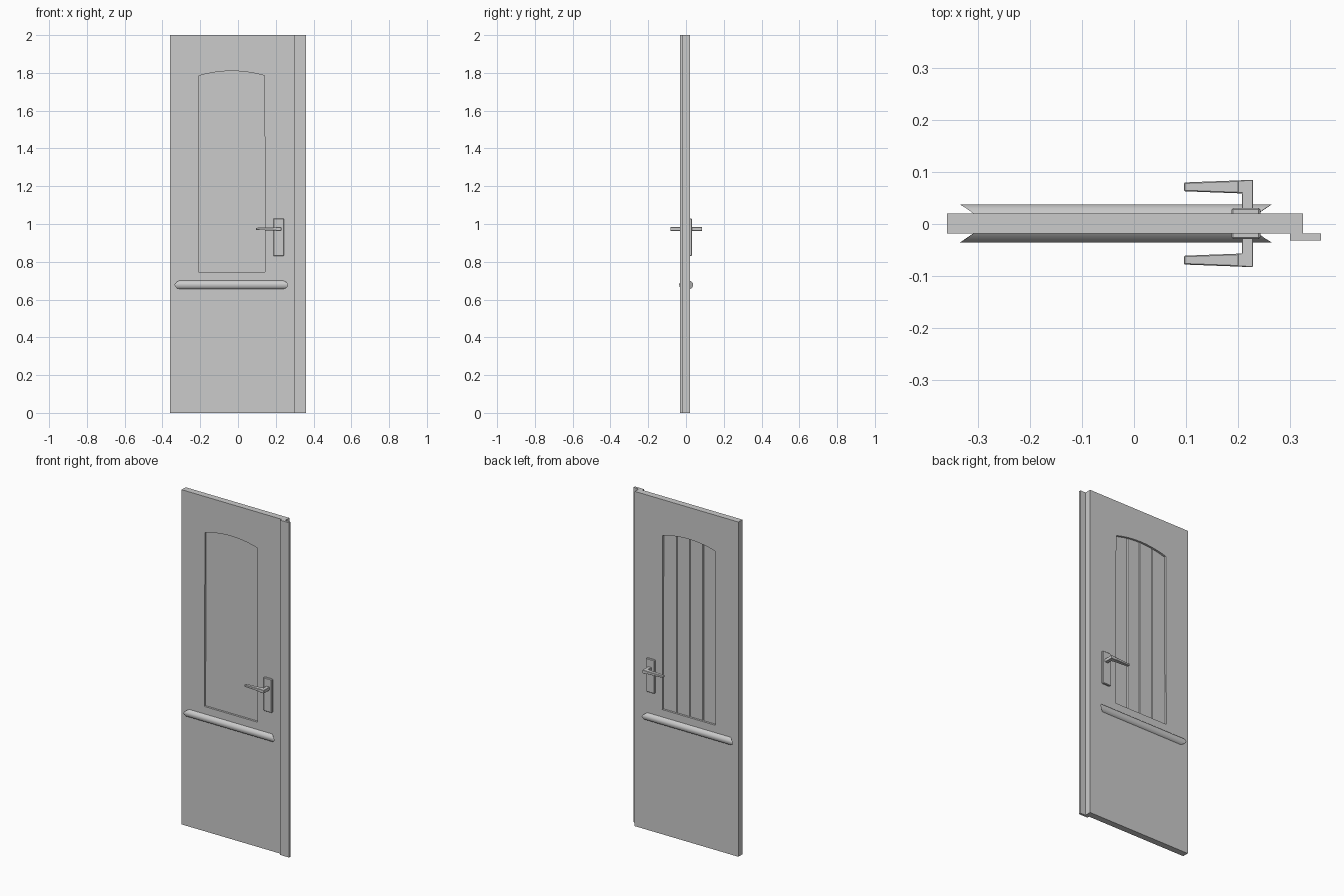
import bpy, bmesh

if "Cube" in bpy.data.objects:
    bpy.data.objects.remove(bpy.data.objects["Cube"])

FRONT, BACK = -0.018, 0.020      # slab face positions in y
MID = (FRONT + BACK) / 2


def loft(name, rings, bevel=0.0, smooth=False):
    """Skin equal-length rings of points and cap both ends."""
    bm = bmesh.new()
    vs = [[bm.verts.new(p) for p in ring] for ring in rings]
    n = len(rings[0])
    for a, b in zip(vs, vs[1:]):
        for i in range(n):
            bm.faces.new((a[i], a[(i + 1) % n], b[(i + 1) % n], b[i]))
    bm.faces.new(vs[0])
    bm.faces.new(vs[-1])
    bmesh.ops.recalc_face_normals(bm, faces=bm.faces)
    if bevel:
        bmesh.ops.bevel(bm, geom=list(bm.edges), offset=bevel, segments=1,
                        affect='EDGES', clamp_overlap=True)
    me = bpy.data.meshes.new(name)
    bm.to_mesh(me)
    bm.free()
    ob = bpy.data.objects.new(name, me)
    bpy.context.collection.objects.link(ob)
    if smooth:
        bpy.ops.object.select_all(action='DESELECT')
        ob.select_set(True)
        bpy.context.view_layer.objects.active = ob
        bpy.ops.object.shade_smooth_by_angle(angle=0.7)
    return ob


def cut(target, cutter):
    mod = target.modifiers.new("cut", 'BOOLEAN')
    mod.operation = 'DIFFERENCE'
    mod.solver = 'EXACT'
    mod.object = cutter
    bpy.context.view_layer.objects.active = target
    bpy.ops.object.modifier_apply(modifier=mod.name)
    bpy.data.objects.remove(cutter, do_unlink=True)


# Slab with the overlapping closing strip, one stepped plan outline
plan = [(-.36, FRONT), (.30, FRONT), (.30, -.032), (.36, -.032),
        (.36, FRONT), (.325, FRONT), (.325, BACK), (-.36, BACK)]
door = loft("door_slab", [[(x, y, z) for x, y in plan] for z in (0, 2)])

# Arched recessed panel on both faces
XL, XR = -.206, .141
CX, HALF = (XL + XR) / 2, (XR - XL) / 2


def arch(x):
    return 1.81 - .025 * ((x - CX) / HALF) ** 2


outline = [(-.21, .745), (.143, .745)]
outline += [(XR - (XR - XL) * i / 12, arch(XR - (XR - XL) * i / 12)) for i in range(13)]
FLOOR = BACK - .012
for y0, y1 in ((-.06, FRONT + .012), (FLOOR, .06)):
    cut(door, loft("panel_cutter", [[(x, y, z) for x, z in outline] for y in (y0, y1)]))

# Plank grooves in the back panel
for i in (1, 2, 3):
    gx = XL + (XR - XL) * i / 4
    tri = [(gx - .005, FLOOR + .001), (gx + .005, FLOOR + .001), (gx, FLOOR - .004)]
    cut(door, loft("groove_cutter", [[(x, y, z) for x, y in tri]
                                     for z in (.746, arch(gx) - .001)]))

for side, face, word in ((-1, FRONT, "front"), (1, BACK, "back")):
    # Rail: rounded ledge whose ends flare outwards
    prof = [(-.002, .702), (.010, .694), (.016, .686), (.018, .679),
            (.016, .669), (.010, .660), (-.002, .655)]

    def flare(d):
        return .03 * (1 - max(d, 0) / .018)

    loft(word + "_rail",
         [[(-.336 + flare(d), face + side * d, z) for d, z in prof],
          [(.266 - flare(d), face + side * d, z) for d, z in prof]], smooth=True)

    # Handle plate
    y0, y1 = face - side * .004, MID + side * .030
    loft(word + "_handle_plate",
         [[(.188, y, .83), (.243, y, .83), (.243, y, 1.03), (.188, y, 1.03)]
          for y in (y0, y1)], bevel=.003)

    # Lever: stem and elbow in one plan outline, then a tapering grip
    stem = [(.208, .026), (.229, .026), (.229, .084), (.200, .083),
            (.200, .058), (.208, .058)]
    loft(word + "_handle_stem",
         [[(x, MID + side * y, z) for x, y in stem] for z in (.964, .983)],
         bevel=.0012)
    loft(word + "_handle_grip",
         [[(x, MID + side * a, .974 - h), (x, MID + side * b, .974 - h),
           (x, MID + side * b, .974 + h), (x, MID + side * a, .974 + h)]
          for x, a, b, h in ((.203, .058, .083, .0085), (.096, .062, .079, .006))],
         bevel=.002)
